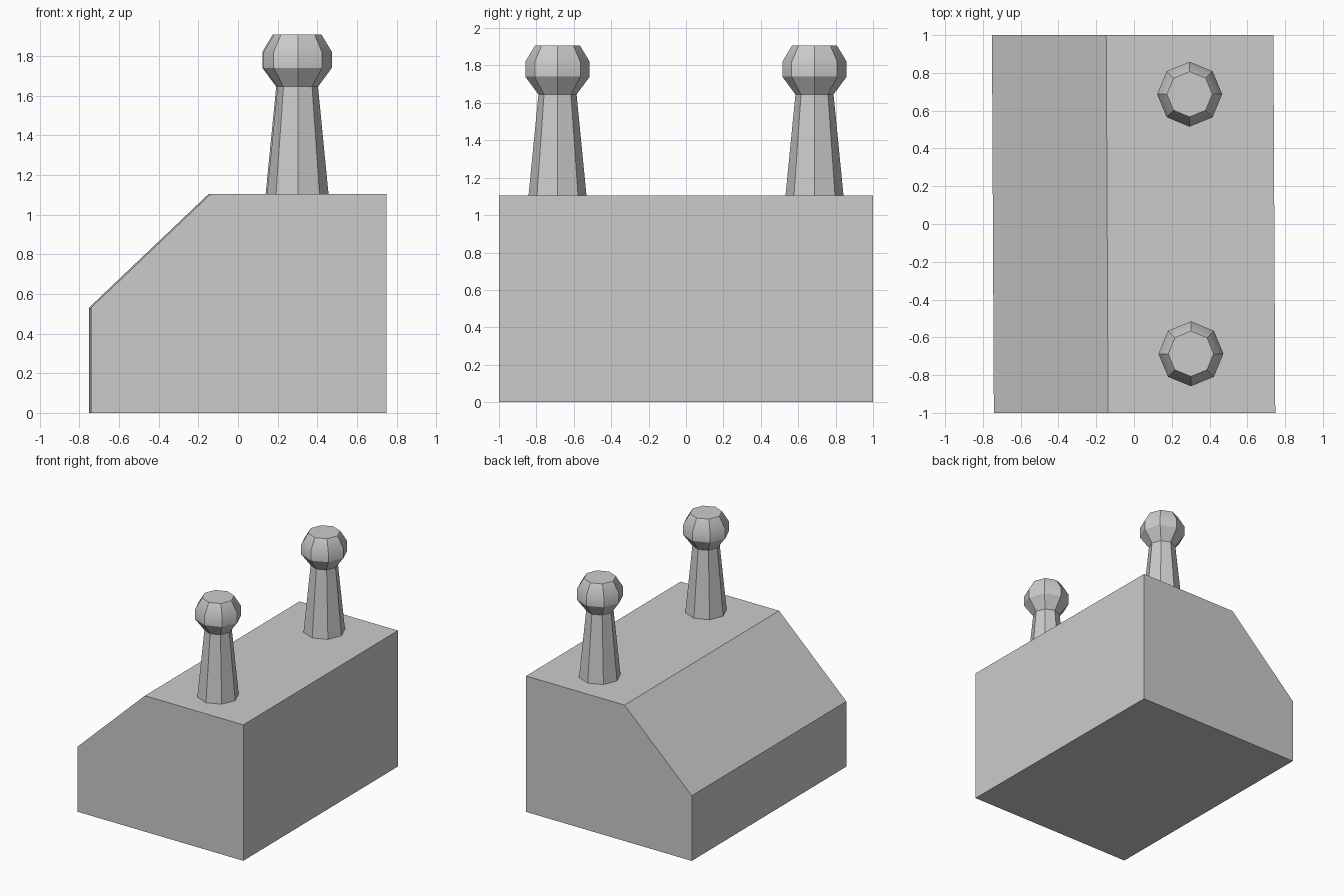
import bpy, bmesh, math

if "Cube" in bpy.data.objects:
    bpy.data.objects.remove(bpy.data.objects["Cube"])

SKEW = 0.005  # the block leans very slightly in plan


def make_object(name, bm, smooth=False):
    bmesh.ops.recalc_face_normals(bm, faces=bm.faces)
    mesh = bpy.data.meshes.new(name)
    bm.to_mesh(mesh)
    bm.free()
    obj = bpy.data.objects.new(name, mesh)
    bpy.context.collection.objects.link(obj)
    if smooth:
        bpy.ops.object.select_all(action='DESELECT')
        obj.select_set(True)
        bpy.context.view_layer.objects.active = obj
        bpy.ops.object.shade_smooth_by_angle(angle=math.radians(30))
    return obj


# Base block: side profile with one sloped shoulder, extruded along y
def base_block():
    profile = [(-0.747, 0), (0.743, 0), (0.743, 1.105), (-0.142, 1.105), (-0.747, 0.53)]
    bm = bmesh.new()
    face = bm.faces.new([bm.verts.new((x, -1, z)) for x, z in profile])
    ext = bmesh.ops.extrude_face_region(bm, geom=[face])
    for v in ext["geom"]:
        if isinstance(v, bmesh.types.BMVert):
            v.co.y = 1
    for v in bm.verts:
        v.co.x -= SKEW * v.co.y
    make_object("base_block", bm)


# Eight-sided tapered post with a faceted knob on top
def post(name, x, y, sides=8):
    profile = [(0.155, 1.105), (0.102, 1.645), (0.172, 1.74), (0.172, 1.82), (0.12, 1.907)]
    bm = bmesh.new()
    rings = []
    for r, z in profile:
        angles = [2 * math.pi * i / sides for i in range(sides)]
        rings.append([bm.verts.new((x + r * math.cos(a), y + r * math.sin(a), z)) for a in angles])
    for low, high in zip(rings, rings[1:]):
        for i in range(sides):
            j = (i + 1) % sides
            bm.faces.new((low[i], low[j], high[j], high[i]))
    bm.faces.new(rings[0][::-1])
    bm.faces.new(rings[-1])
    make_object(name, bm, smooth=True)


base_block()
for name, y in (("front_post", -0.687), ("back_post", 0.687)):
    post(name, 0.298 - SKEW * y, y)
